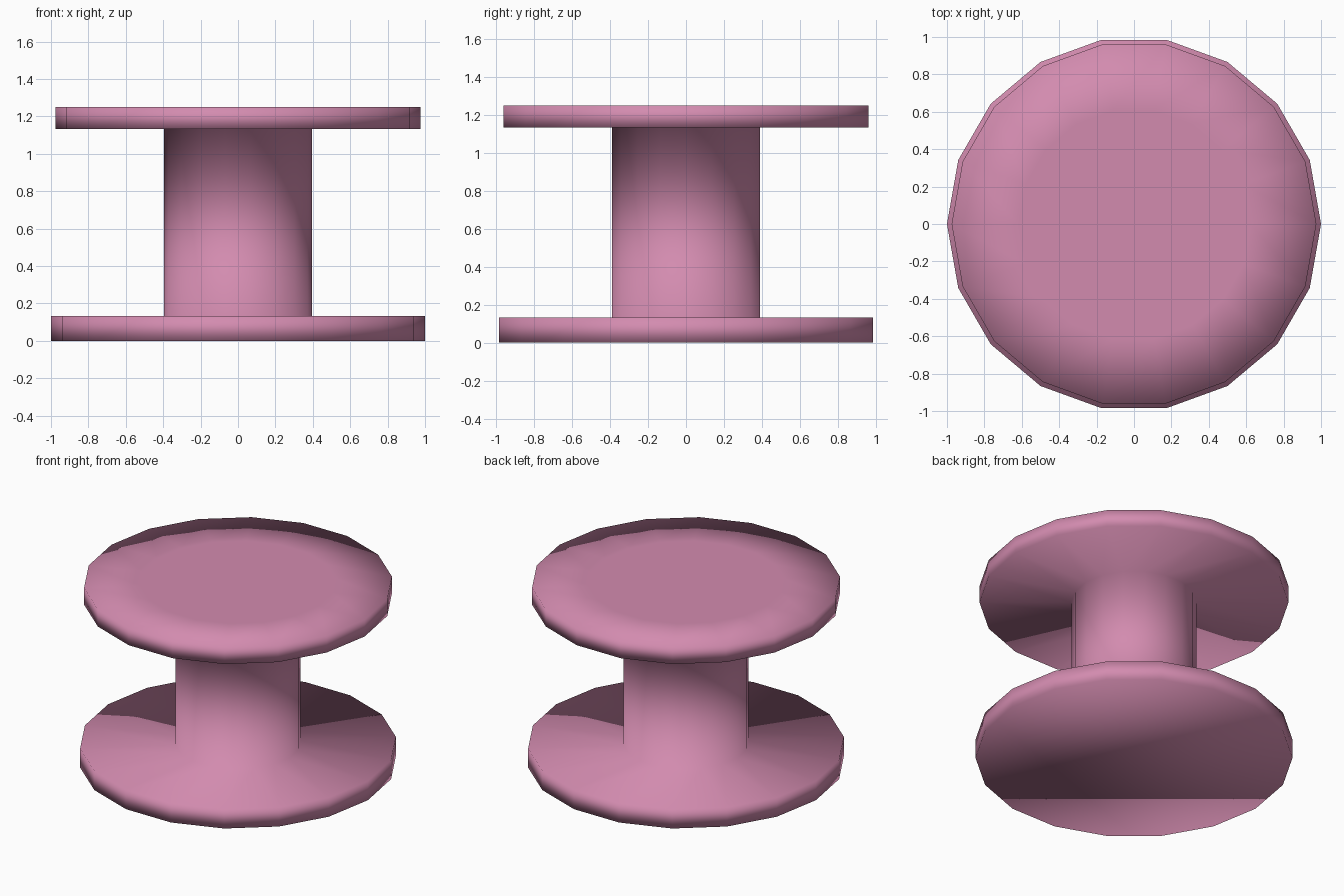
import bpy, bmesh
from math import cos, sin, tau

if "Cube" in bpy.data.objects:
    bpy.data.objects.remove(bpy.data.objects["Cube"])

SIDES = 18
# Profile (radius, z): lower flange, core, upper flange, inset ring on the top
PROFILE = [(1.0, 0), (1.0, 0.133), (0.395, 0.133), (0.395, 1.133),
           (0.975, 1.133), (0.975, 1.25), (0.62, 1.25)]

# One continuous lathed shell
bm = bmesh.new()
rings = [[bm.verts.new((r * cos(tau * i / SIDES), r * sin(tau * i / SIDES), z))
          for i in range(SIDES)] for r, z in PROFILE]
for a, b in zip(rings, rings[1:]):
    for i in range(SIDES):
        j = (i + 1) % SIDES
        bm.faces.new((a[i], a[j], b[j], b[i]))

# End caps
bm.faces.new(rings[0][::-1])
bm.faces.new(rings[-1])
for f in bm.faces:
    f.smooth = True

mesh = bpy.data.meshes.new("spool")
bm.to_mesh(mesh)
bm.free()
spool = bpy.data.objects.new("spool", mesh)
bpy.context.collection.objects.link(spool)

# Pink plastic
pink = bpy.data.materials.new("pink")
pink.diffuse_color = (0.65, 0.26, 0.43, 1)
pink.use_nodes = True
pink.node_tree.nodes["Principled BSDF"].inputs["Base Color"].default_value = pink.diffuse_color
mesh.materials.append(pink)
